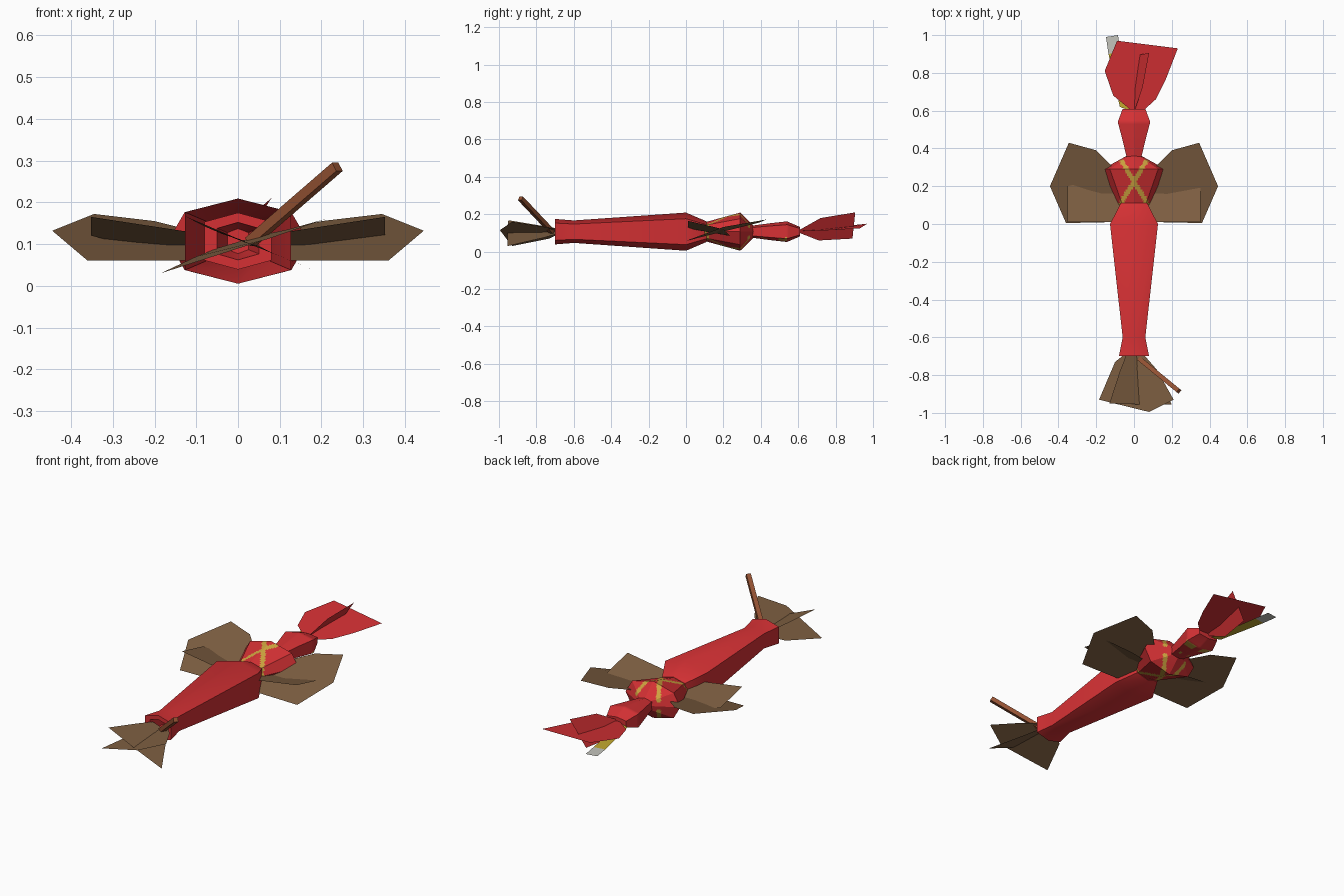
import bpy
import bmesh
from math import radians
from mathutils import Vector

old = bpy.data.objects.get("Cube")
if old:
    bpy.data.objects.remove(old, do_unlink=True)

AXIS = 0.107  # height of the long axis


def material(name, red, green, blue):
    mat = bpy.data.materials.new(name)
    color = (red, green, blue, 1)
    mat.use_nodes = True
    mat.diffuse_color = color
    shader = next(n for n in mat.node_tree.nodes if n.type == 'BSDF_PRINCIPLED')
    shader.inputs["Base Color"].default_value = color
    return mat


RED = material("red", .66, .03, .034)
BROWN = material("brown", .21, .115, .054)
GOLD = material("gold", .62, .37, .05)
YELLOW = material("yellow", .55, .4, .03)
GREY = material("pale grey", .55, .55, .5)
RUST = material("rust brown", .3, .085, .033)


def finish(name, bm, materials, smooth=None):
    mesh = bpy.data.meshes.new(name)
    bm.to_mesh(mesh)
    bm.free()
    obj = bpy.data.objects.new(name, mesh)
    bpy.context.collection.objects.link(obj)
    for mat in materials:
        mesh.materials.append(mat)
    if smooth:
        bpy.ops.object.select_all(action='DESELECT')
        obj.select_set(True)
        bpy.context.view_layer.objects.active = obj
        bpy.ops.object.shade_smooth_by_angle(angle=radians(smooth))
    return obj


def loft(section, stations):
    """Skin a unit section through (y, half width, half height) stations."""
    bm = bmesh.new()
    rings = [[bm.verts.new((x * w, y, AXIS + z * h)) for x, z in section]
             for y, w, h in stations]
    for a, b in zip(rings, rings[1:]):
        for i in range(len(section)):
            j = (i + 1) % len(section)
            bm.faces.new((a[i], a[j], b[j], b[i]))
    bm.faces.new(rings[0])
    bm.faces.new(rings[-1])
    bmesh.ops.recalc_face_normals(bm, faces=bm.faces)
    return bm


def paint(bm, cuts, rule):
    """Divide the surface finely and give gold to faces that meet the rule."""
    bmesh.ops.subdivide_edges(bm, edges=bm.edges[:], cuts=cuts, use_grid_fill=True)
    for face in bm.faces:
        face.material_index = int(rule(face.calc_center_median()))


def plate(name, points, mat, side=1):
    bm = bmesh.new()
    face = bm.faces.new([bm.verts.new((x * side, y, z)) for x, y, z in points])
    face.normal_update()
    if face.normal.z < 0:
        face.normal_flip()
    return finish(name, bm, [mat])


HEX = [(0, 1), (1, .68), (1, -.68), (0, -1), (-1, -.68), (-1, .68)]
OCT = [(0, 1), (.76, .68), (1, 0), (.76, -.68),
       (0, -1), (-.76, -.68), (-1, 0), (-.76, .68)]

# Tapering body with a recessed front end
body = loft(HEX, [(-.6, .025, .03), (-.7, .05, .045), (-.7, .08, .068), (-.6, .06, .06),
                  (0, .127, .102), (.11, .07, .055)])
finish("body", body, [RED], 62)

# Flared collar with crossing gold bands
collar = loft(OCT, [(.1, .08, .05), (.29, .168, .102), (.36, .04, .033)])


def bands(p):
    cross = abs(abs(p.x) - .6 * abs(p.y - .225)) < .014 and abs(p.z - AXIS) > .02
    return cross or p.y < .112


paint(collar, 15, bands)
finish("collar", collar, [RED, GOLD])

# Neck with gold patches underneath
neck = loft(HEX, [(.35, .038, .032), (.45, .062, .045), (.54, .086, .055),
                  (.61, .06, .025)])
paint(neck, 7, lambda p: p.z < .075 and (.49 < p.y < .54 or .4 < p.y < .43)
      and abs(p.x) > .02)
finish("neck", neck, [RED, GOLD], 40)

# Paired wings: a broad plate crossed by a smaller one
broad = [(.06, .1, .085), (.12, .01, .06), (.36, .005, .06), (.445, .2, .132),
         (.345, .43, .172), (.2, .39, .155), (.08, .27, .125)]
small = [(.06, .2, .09), (.09, .01, .125), (.352, .01, .165), (.352, .2, .12),
         (.21, .235, .085)]
for label, side in (("left", 1), ("right", -1)):
    plate(label + "_broad_wing", broad, BROWN, side)
    plate(label + "_small_wing", small, BROWN, side)

# Crossed feathers at the front end
plate("wide_front_feather",
      [(-.05, -.69, .09), (-.1, -.73, .07), (-.185, -.93, .03), (.08, -.995, .115),
       (.21, -.93, .16), (.12, -.77, .135), (.05, -.69, .12)], BROWN)
plate("crossing_front_feather",
      [(-.04, -.69, .125), (-.075, -.78, .14), (-.13, -.95, .168), (.03, -.955, .1),
       (.2, -.955, .03), (.09, -.76, .075), (.05, -.69, .095)], BROWN)

# Slanted stick
start, end = Vector((.03, -.715, .105)), Vector((.238, -.885, .285))
stick = bmesh.new()
bmesh.ops.create_cube(stick, size=1)
bmesh.ops.scale(stick, verts=stick.verts, vec=(.024, .024, (end - start).length))
turn = (end - start).to_track_quat('Z', 'Y').to_matrix()
bmesh.ops.rotate(stick, verts=stick.verts, matrix=turn)
bmesh.ops.translate(stick, verts=stick.verts, vec=(start + end) / 2)
finish("stick", stick, [RUST])

# Rear fins: one flat, one standing
plate("flat_rear_fin",
      [(0, .59, .108), (.06, .61, .11), (.115, .66, .11), (.17, .77, .115),
       (.232, .93, .125), (-.09, .97, .15), (-.155, .81, .13), (-.11, .68, .118)], RED)
plate("standing_rear_fin",
      [(0, .59, .107), (.045, .72, .18), (.08, .905, .21), (-.01, .89, .07),
       (-.03, .71, .06)], RED)

# Thin rear feather with a pale tip
plate("rear_feather", [(-.02, .6, .098), (-.075, .62, .098), (-.135, .9, .098),
                       (-.07, .91, .098)], YELLOW)
plate("rear_feather_tip", [(-.135, .9, .098), (-.148, .99, .098), (-.085, 1, .098),
                           (-.07, .91, .098)], GREY)
